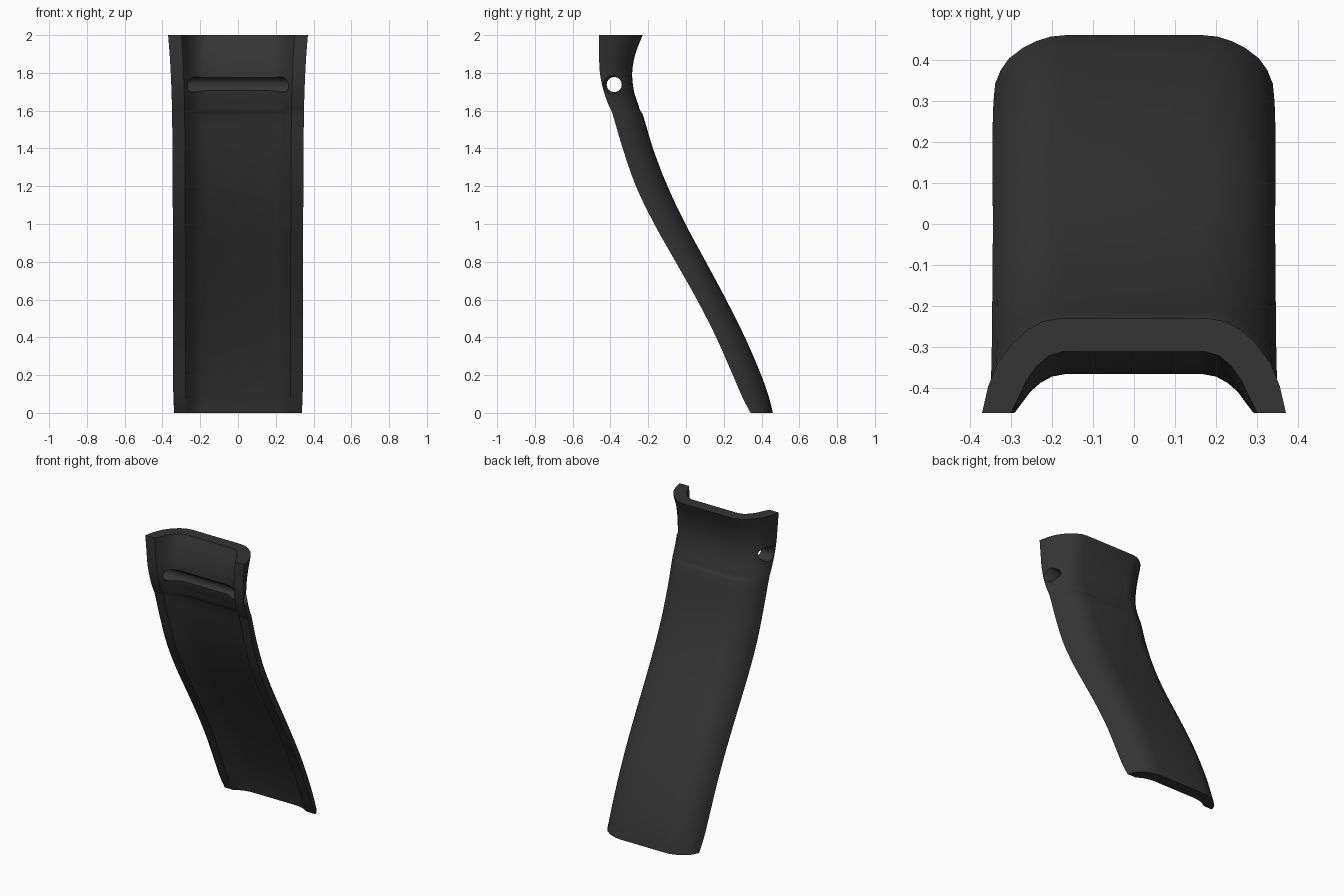
import bpy, bmesh, math

if "Cube" in bpy.data.objects:
    bpy.data.objects.remove(bpy.data.objects["Cube"])

# stations along the lever: z, y of flange tips, y of back, half width
stations = [
    (2.00, -0.46, -0.230, 0.370), (1.90, -0.46, -0.268, 0.362), (1.80, -0.456, -0.285, 0.356),
    (1.70, -0.435, -0.275, 0.352), (1.63, -0.410, -0.252, 0.350), (1.60, -0.395, -0.242, 0.350),
    (1.58, -0.388, -0.229, 0.349), (1.40, -0.335, -0.175, 0.347), (1.20, -0.265, -0.098, 0.346),
    (1.00, -0.168, -0.003, 0.345), (0.80, -0.055, 0.105, 0.344), (0.60, 0.058, 0.212, 0.344),
    (0.40, 0.160, 0.312, 0.344), (0.20, 0.248, 0.398, 0.344), (0.08, 0.300, 0.440, 0.342),
    (0.00, 0.342, 0.460, 0.338),
]
# half cross-section: (x as share of half width, depth share)
outer = [(0.49, 0), (0.60, 0.03), (0.70, 0.12), (0.80, 0.26), (0.90, 0.48), (0.96, 0.72), (1.0, 1.0)]
inner = [(0.81, 1.0), (0.76, 0.75), (0.71, 0.48), (0.64, 0.24), (0.56, 0.07), (0.46, 0)]


def resample(rows, n):
    """Catmull-Rom on the non-uniform station list, parameterised by z."""
    out = []
    for i in range(len(rows) - 1):
        p, q = rows[i], rows[i + 1]
        a, b = rows[max(i - 1, 0)], rows[min(i + 2, len(rows) - 1)]
        h = q[0] - p[0]
        for k in range(n):
            t = k / n
            row = [p[0] + h * t]
            for c in range(1, 4):
                m0 = (q[c] - a[c]) / (q[0] - a[0]) * h
                m1 = (b[c] - p[c]) / (b[0] - p[0]) * h
                row.append((2*t**3 - 3*t*t + 1) * p[c] + (t**3 - 2*t*t + t) * m0
                           + (3*t*t - 2*t**3) * q[c] + (t**3 - t*t) * m1)
            out.append(row)
    return out + [list(rows[-1])]


def section(z, tip, back, w):
    web = back - 0.08
    right = [(w * s, back + (tip - back) * d, z) for s, d in outer]
    right += [(w * s, web + (tip - web) * d, z) for s, d in inner]
    return right + [(-x, y, zz) for x, y, zz in reversed(right)]


def make_object(name, bm):
    bmesh.ops.recalc_face_normals(bm, faces=bm.faces)
    me = bpy.data.meshes.new(name)
    bm.to_mesh(me)
    bm.free()
    ob = bpy.data.objects.new(name, me)
    bpy.context.collection.objects.link(ob)
    return ob


# curved channel-shaped lever
bm = bmesh.new()
rings = [[bm.verts.new(p) for p in section(*r)] for r in resample(stations, 3)]
n = len(rings[0])
for a, b in zip(rings, rings[1:]):
    for i in range(n):
        j = (i + 1) % n
        bm.faces.new((a[i], a[j], b[j], b[i]))
half = n // 2
for ring in (rings[0], rings[-1]):
    last = len(outer) + len(inner) - 1
    bm.faces.new(ring)
lever = make_object("lever_channel", bm)

mat = bpy.data.materials.new("charcoal")
mat.diffuse_color = (0.035, 0.035, 0.035, 1)
mat.use_nodes = True
mat.node_tree.nodes["Principled BSDF"].inputs["Base Color"].default_value = mat.diffuse_color
lever.data.materials.append(mat)


# pivot hole, which also grooves the web, with a countersink on each side
def cutter(name, r1, r2, x0, x1):
    cb = bmesh.new()
    ends = [[cb.verts.new((x, -0.38 + r * math.cos(k * math.pi / 16),
                           1.738 + r * math.sin(k * math.pi / 16))) for k in range(32)]
            for x, r in ((x0, r1), (x1, r2))]
    for k in range(32):
        j = (k + 1) % 32
        cb.faces.new((ends[0][k], ends[0][j], ends[1][j], ends[1][k]))
    cb.faces.new(ends[0])
    cb.faces.new(ends[1])
    ob = make_object(name, cb)
    ob.hide_render = True
    return ob


cutters = [cutter("pivot_cutter", 0.04, 0.04, -0.6, 0.6)]
for s in (-1, 1):
    cutters.append(cutter("countersink_cutter", 0.038, 0.072, s * 0.315, s * 0.375))

bpy.context.view_layer.objects.active = lever
for c in cutters:
    mod = lever.modifiers.new("hole", 'BOOLEAN')
    mod.operation = 'DIFFERENCE'
    mod.solver = 'EXACT'
    mod.object = c
    bpy.ops.object.modifier_apply(modifier=mod.name)
for c in cutters:
    bpy.data.objects.remove(c, do_unlink=True)

bpy.ops.object.select_all(action='DESELECT')
lever.select_set(True)
bpy.ops.object.shade_smooth_by_angle(angle=math.radians(35))
